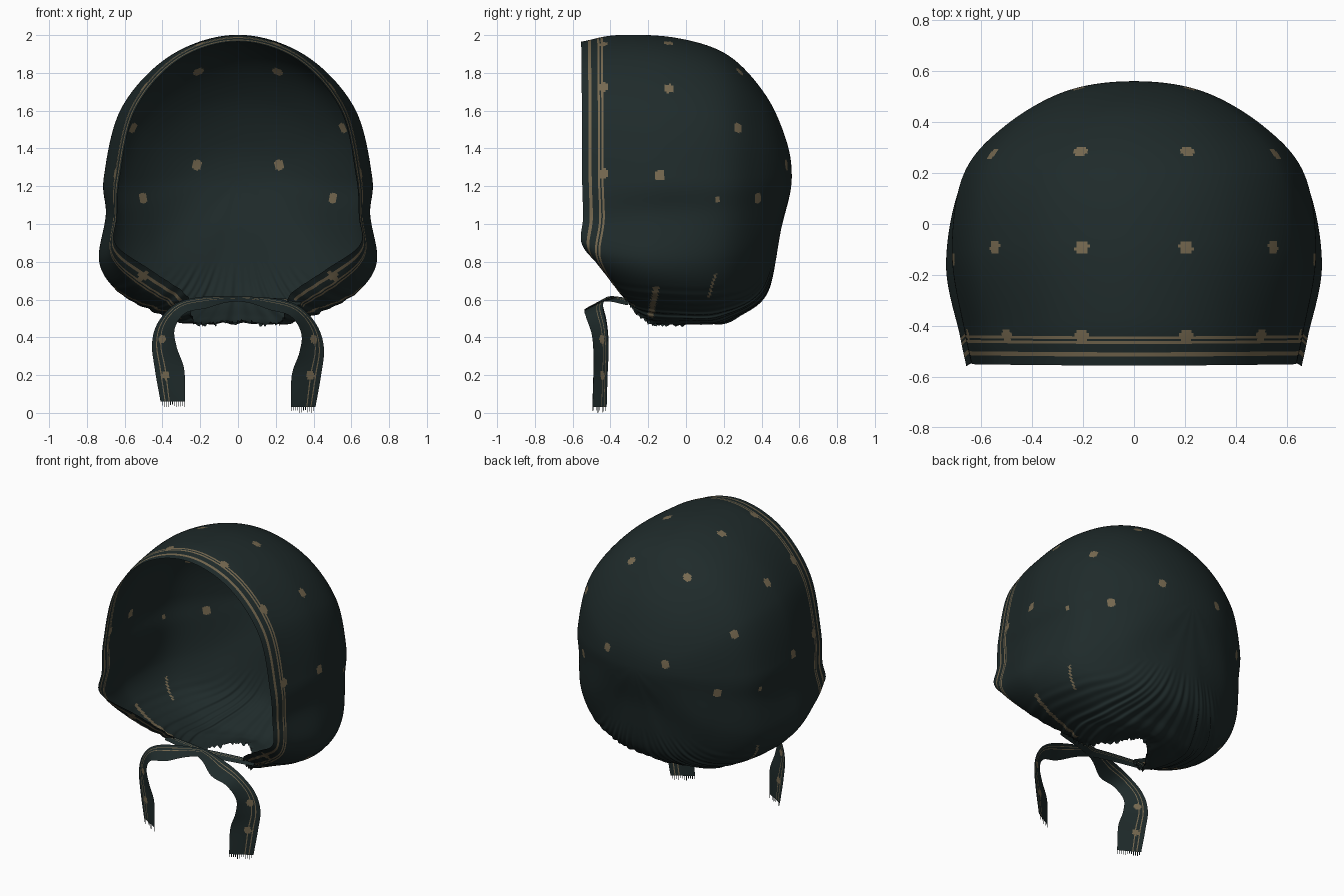
import bpy, math, random
from mathutils import Vector, kdtree

if "Cube" in bpy.data.objects:
    bpy.data.objects.remove(bpy.data.objects["Cube"])

random.seed(4)


def material(name, rgb):
    m = bpy.data.materials.new(name)
    m.diffuse_color = (*rgb, 1)
    m.use_nodes = True
    m.node_tree.nodes["Principled BSDF"].inputs["Base Color"].default_value = m.diffuse_color
    return m


CLOTH = material("dark_teal_cloth", (0.0135, 0.0235, 0.0235))
TAN = material("tan_print", (0.18, 0.14, 0.08))


def catmull(a, b, c, d, t):
    return 0.5 * (2 * b + (c - a) * t + (2 * a - 5 * b + 4 * c - d) * t * t
                  + (3 * b - a - 3 * c + d) * t ** 3)


def open_spline(pts, per, end=None):
    """Smooth samples through the points, 'end' being the ghost past the last."""
    p = [2 * pts[0] - pts[1], *pts, end or 2 * pts[-1] - pts[-2]]
    out = [catmull(*p[k:k + 4], s / per) for k in range(len(pts) - 1) for s in range(per)]
    return out + [pts[-1]]


def make_object(name, verts, faces, colours):
    me = bpy.data.meshes.new(name)
    me.from_pydata(verts, [], faces)
    me.materials.append(CLOTH)
    me.materials.append(TAN)
    for poly, c in zip(me.polygons, colours):
        poly.material_index = c
        poly.use_smooth = True
    ob = bpy.data.objects.new(name, me)
    bpy.context.collection.objects.link(ob)
    return ob


# ---- bonnet shell: ribs from the open edge to the back pole ----
POLE = Vector((0, 0.56, 1.25))
top = [(-.555, 1.965), (-.36, 2.0), (-.05, 1.985), (.22, 1.895), (.42, 1.685), (.53, 1.445)]
side = [(-.55, .625), (-.43, .655), (-.12, .71), (.19, .665), (.38, .51), (.52, .27)]
lower = [
    [(.64, -.545, 1.04), (.66, -.43, 1.04), (.70, -.13, 1.05), (.66, .19, 1.06), (.49, .385, 1.09), (.245, .52, 1.17)],
    [(.645, -.55, .89), (.675, -.44, .83), (.735, -.15, .80), (.66, .18, .81), (.45, .39, .89), (.22, .51, 1.08)],
    [(.46, -.435, .755), (.54, -.36, .67), (.63, -.13, .64), (.57, .18, .64), (.37, .38, .72), (.17, .505, 1.02)],
    [(.27, -.33, .62), (.35, -.26, .56), (.43, -.08, .535), (.40, .18, .54), (.26, .40, .66), (.10, .505, 1.0)],
    [(.22, -.18, .48), (.26, -.10, .475), (.29, .05, .48), (.26, .20, .50), (.15, .42, .64), (.05, .505, .98)],
    [(0, .08, .49), (0, .13, .48), (0, .19, .475), (0, .27, .51), (0, .43, .64), (0, .505, .98)],
]
ribs = []
for k in range(4):                                   # elliptical crown, top to side
    a = k * math.pi / 6
    ribs.append([Vector((w * math.sin(a), yt + (ys - yt) * math.sin(a) ** 2,
                         1.25 + (z - 1.25) * math.cos(a)))
                 for (yt, z), (ys, w) in zip(top, side)])
ribs += [[Vector(p) for p in row] for row in lower]
ribs += [[Vector((-p.x, p.y, p.z)) for p in r] for r in ribs[-2:0:-1]]

PER_RIB = 34
curves = []
for r in ribs:
    ghost = Vector((-r[-1].x, r[-1].y, 2 * POLE.z - r[-1].z))
    curves.append(open_spline(r + [POLE], 22, ghost))
R, M = len(ribs), len(curves[0])
NC = R * PER_RIB

# row distances from the open edge; the hem rows frame the printed stripes
hem = [0, .018, .036, .053, .07, .087, .098, .106, .117, .13]
STRIPE_ROWS = (2, 6, 8)
STRIPE_ROWS = tuple(hem.index(d) for d in (.036, .087, .106))
BODY = 118
NR = len(hem) + BODY - 1

verts = []
for i in range(NC):
    k, s = divmod(i, PER_RIB)
    t = i / PER_RIB
    fold = min(t, R - t)
    fine = [catmull(*[curves[(k + d) % R][j] for d in (-1, 0, 1, 2)], s / PER_RIB) for j in range(M)]
    arc = [0]
    for p, q in zip(fine, fine[1:]):
        arc.append(arc[-1] + (q - p).length)
    rows = hem + [.13 + (arc[-1] - .13) * n / BODY for n in range(1, BODY)]
    m = 0
    for j, d in enumerate(rows):
        while m < M - 2 and arc[m + 1] < d:
            m += 1
        p = fine[m].lerp(fine[m + 1], (d - arc[m]) / max(1e-6, arc[m + 1] - arc[m]))
        # gathers fading upward from the neck
        w = max(0, min(1, (0.8 - p.z) / 0.3)) * min(1, max(0, fold - 5.5))
        push = Vector((p.x, p.y - 0.05, -0.15)).normalized()
        p += push * 0.005 * w * (math.sin(math.tau * 3 * t) + 0.7 * math.sin(math.tau * 2 * t + 1))
        if j == 0 and fold > 7.1:
            p.z += random.uniform(-0.02, 0.01)
        verts.append(p)
verts.append(POLE)

# printed dots, snapped to the cloth
kd = kdtree.KDTree(len(verts))
for n, v in enumerate(verts):
    kd.insert(v, n)
kd.balance()
half_dots = [(.21, .3, 1.82), (.55, .27, 1.51), (.2, -.09, 1.96), (.56, -.09, 1.73),
             (.2, -.44, 1.95), (.51, -.44, 1.73), (.21, .52, 1.31), (.49, .36, 1.14),
             (.7, -.14, 1.26), (.66, -.44, 1.27), (.67, .165, 1.13), (.5, -.41, .74)]
dots = [(kd.find((sx * x, y, z))[0].copy(), .016 if y == .165 else .029)
        for x, y, z in half_dots for sx in (1, -1)]
dot_tree = kdtree.KDTree(len(dots))
for n, (p, r) in enumerate(dots):
    dot_tree.insert(p, n)
dot_tree.balance()

faces, colours = [], []
for i in range(NC):
    n = (i + 1) % NC
    fold = min((i + .5) / PER_RIB, R - (i + .5) / PER_RIB)
    for j in range(NR):
        if j < NR - 1:
            f = (i * NR + j, n * NR + j, n * NR + j + 1, i * NR + j + 1)
        else:
            f = (i * NR + j, n * NR + j, len(verts) - 1)
        c = sum((verts[q] for q in f), Vector()) / len(f)
        stripe = fold < 7 and j in STRIPE_ROWS
        streak = (abs(c.y + .17 - (c.z - .6) * .2) < .016 and .50 < c.z < .67 and abs(c.x) > .3
                  or abs(c.y - .14 - (c.z - .68) * .3) < .006 and .61 < c.z < .74 and abs(c.x) > .4)
        _, near, gap = dot_tree.find(c)
        faces.append(f)
        colours.append(int(stripe or streak or gap < dots[near][1]))
make_object("bonnet_shell", verts, faces, colours)

# ---- crossed neck ties with printed lines and frayed ends ----
outer = [(-.34, -.285, .60), (0, -.36, .615), (.2, -.42, .605), (.33, -.44, .56),
         (.42, -.42, .46), (.455, -.41, .34), (.44, -.415, .2), (.41, -.42, .03)]
inner = [(-.33, -.31, .57), (0, -.43, .59), (.17, -.53, .545), (.28, -.53, .51),
         (.335, -.50, .42), (.325, -.49, .32), (.285, -.49, .2), (.28, -.495, .03)]


def tie(name, sx, lift):
    a, b = ([Vector(p) for p in e] for e in (outer, inner))
    a, b = open_spline(a, 14), open_spline(b, 14)
    cols, rows = 24, len(a)
    vs, fs, cs = [], [], []
    for j in range(rows):
        rise = lift * max(0, min(1, (j - 14) / 50))
        for i in range(cols + 1):
            p = b[j].lerp(a[j], i / cols)
            vs.append(Vector((sx * p.x, p.y, p.z + rise)))
    spots = [Vector((sx * x, y, z)) for x, y, z in ((.385, -.445, .2), (.405, -.45, .39))]
    for j in range(rows - 1):
        for i in range(cols):
            q = j * (cols + 1) + i
            f = (q, q + 1, q + cols + 2, q + cols + 1)
            c = sum((vs[m] for m in f), Vector()) / 4
            fs.append(f if sx > 0 else f[::-1])
            cs.append(int(i in (15, 19) or any((c - s).length < .024 for s in spots)))
    # loose threads at the cut end
    base = (rows - 1) * (cols + 1)
    for i in range(0, cols, 2):
        p, q = vs[base + i], vs[base + i + 1]
        drop = Vector((0, 0, -.03 if i == 8 else -random.uniform(.015, .03)))
        n = len(vs)
        mid = p.lerp(q, .6)
        vs += [p + drop, mid + drop, mid]
        fs.append((base + i, n, n + 1, n + 2))
        cs.append(0)
    make_object(name, vs, fs, cs)


tie("right_neck_tie", 1, 0)
tie("left_neck_tie", -1, 0.03)
